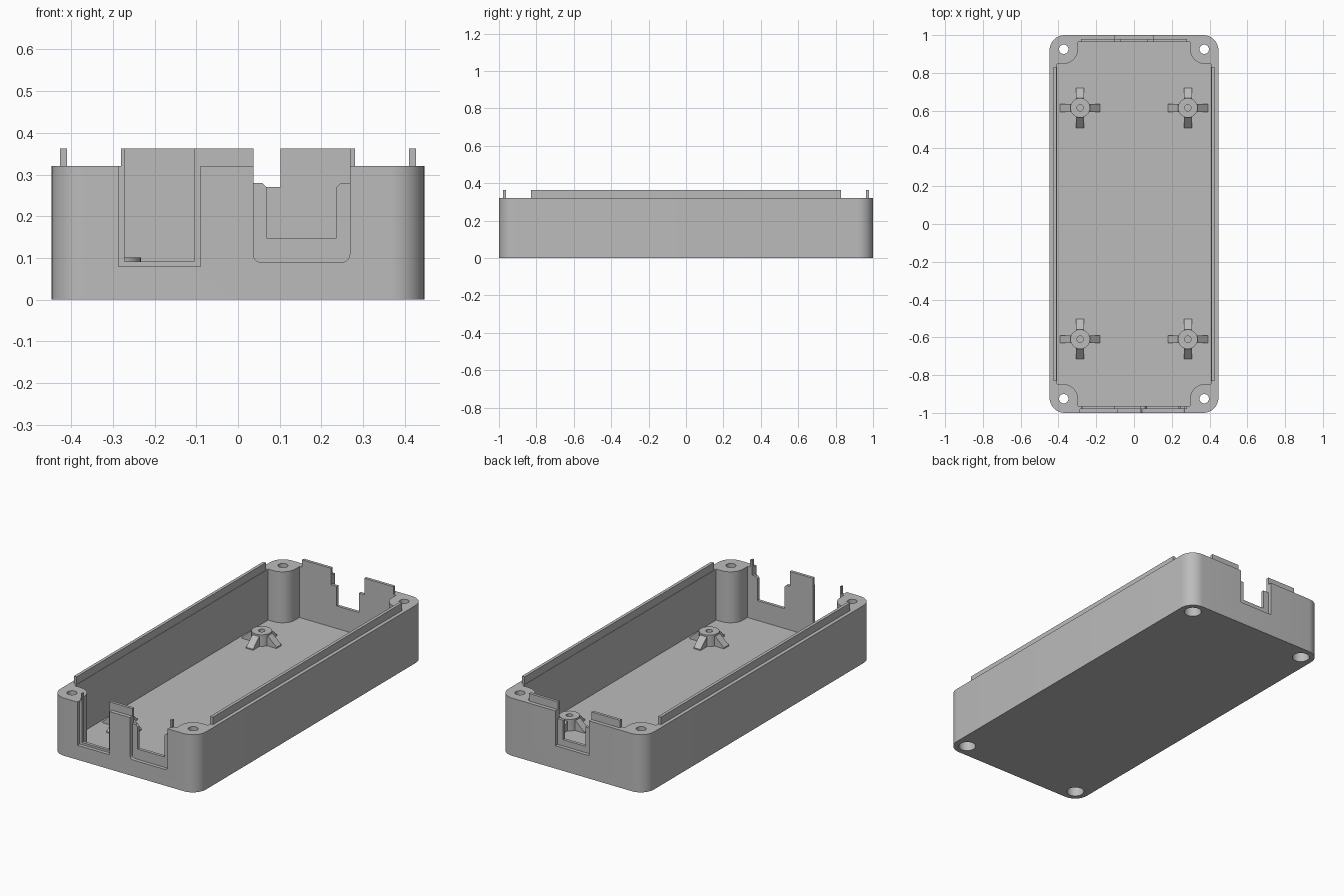
import bpy
import bmesh
from math import sin, cos, pi

if "Cube" in bpy.data.objects:
    bpy.data.objects.remove(bpy.data.objects["Cube"], do_unlink=True)

grey = bpy.data.materials.new("plain grey")
grey.use_nodes = True
colour = (0.5, 0.5, 0.5, 1)
grey.diffuse_color = colour
grey.node_tree.nodes["Principled BSDF"].inputs["Base Color"].default_value = colour


def prism(name, points, a, b, axis="z"):
    """Extrude a closed profile from a to b: XY along z, or XZ along y."""
    bm = bmesh.new()
    place = (lambda p, t: (p[0], p[1], t)) if axis == "z" else (lambda p, t: (p[0], t, p[1]))
    low = [bm.verts.new(place(p, a)) for p in points]
    high = [bm.verts.new(place(p, b)) for p in points]
    bm.faces.new(low)
    bm.faces.new(high)
    n = len(points)
    for i in range(n):
        bm.faces.new((low[i], low[(i + 1) % n], high[(i + 1) % n], high[i]))
    bmesh.ops.recalc_face_normals(bm, faces=bm.faces)
    mesh = bpy.data.meshes.new(name)
    bm.to_mesh(mesh)
    bm.free()
    mesh.materials.append(grey)
    ob = bpy.data.objects.new(name, mesh)
    bpy.context.collection.objects.link(ob)
    return ob


def rounded(x0, x1, y0, y1, r=0, steps=10):
    """Rectangle profile with rounded corners."""
    x0, x1 = sorted((x0, x1))
    y0, y1 = sorted((y0, y1))
    if not r:
        return [(x0, y0), (x1, y0), (x1, y1), (x0, y1)]
    centres = [(x1 - r, y1 - r), (x0 + r, y1 - r), (x0 + r, y0 + r), (x1 - r, y0 + r)]
    return [(cx + r * cos(a), cy + r * sin(a))
            for k, (cx, cy) in enumerate(centres)
            for a in [(k + i / steps) * pi / 2 for i in range(steps + 1)]]


def circle(cx, cy, r, n=32):
    return [(cx + r * cos(2 * pi * i / n), cy + r * sin(2 * pi * i / n)) for i in range(n)]


def cut(target, cutters):
    """Subtract each cutter from the target and apply."""
    for c in cutters:
        c.hide_render = True
        mod = target.modifiers.new("cut", "BOOLEAN")
        mod.operation = "DIFFERENCE"
        mod.solver = "EXACT"
        mod.object = c
        bpy.context.view_layer.update()
        done = bpy.data.meshes.new_from_object(
            target.evaluated_get(bpy.context.evaluated_depsgraph_get()))
        target.modifiers.clear()
        target.data = done


W, H, FLOOR = 0.447, 0.32, 0.037
IN_X, IN_Y = 0.408, 0.963
corners = [(sx, sy) for sx in (-1, 1) for sy in (-1, 1)]

# Cavity shape, leaving rounded screw bosses in the corners
cavity = prism("cavity_cutter", rounded(-IN_X, IN_X, -IN_Y, IN_Y), FLOOR, 0.6)
bosses = [prism("boss_shape", rounded(sx * 0.297, sx * 0.7, sy * 0.848, sy * 1.3, 0.077), -0.1, 0.7)
          for sx, sy in corners]
cut(cavity, bosses)

# Screw holes with wide counterbores underneath
holes = []
for sx, sy in corners:
    holes.append(prism("screw_cutter", circle(sx * 0.372, sy * 0.925, 0.025), -0.1, 0.6))
    holes.append(prism("head_cutter", circle(sx * 0.372, sy * 0.925, 0.045), -0.1, 0.15))

# Connector openings: a shallow outer recess and a through cut
front_left_open = [(0.07, 0.147), (0.235, 0.147), (0.235, 0.268), (0.247, 0.28), (0.268, 0.28),
                   (0.268, 0.5), (0.037, 0.5), (0.037, 0.28), (0.058, 0.28), (0.07, 0.268)]
back_open = [(-0.068, 0.162), (0.068, 0.162), (0.068, 0.27), (0.102, 0.27),
             (0.102, 0.5), (-0.104, 0.5), (-0.104, 0.27), (-0.068, 0.27)]
openings = [
    prism("front_right_recess", rounded(-0.287, -0.09, 0.08, 0.5), -1.1, -0.98, "y"),
    prism("front_right_opening", rounded(-0.272, -0.105, 0.092, 0.6), -1.2, -0.9, "y"),
    prism("front_left_recess", rounded(0.037, 0.268, 0.09, 0.55, 0.018, 5), -1.1, -0.98, "y"),
    prism("front_left_opening", front_left_open, -1.2, -0.9, "y"),
    prism("back_recess", rounded(-0.104, 0.102, 0.127, 0.55), 0.98, 1.1, "y"),
    prism("back_opening", back_open, 0.9, 1.2, "y"),
]

# Case body
body = prism("case_body", rounded(-W, W, -1, 1, 0.08), 0, H)
cut(body, [cavity] + holes + openings)

# Raised locating lips along the rim
lips = []
for s, side in ((-1, "right"), (1, "left")):
    lips.append(prism(side + "_lip", rounded(s * 0.41, s * 0.427, -0.83, 0.83), H, 0.362))
for s, side in ((-1, "front"), (1, "back")):
    lip = prism(side + "_lip", rounded(-0.28, 0.28, s * IN_Y, s * 0.979), H, 0.362)
    cut(lip, [c for c in openings if c.name.startswith(side) and "opening" in c.name])
    lips.append(lip)

# Board standoffs with four sloping fins each
standoffs = []
for sx in (-1, 1):
    for y in (-0.61, 0.615):
        x = sx * 0.285
        post = prism("standoff", circle(x, y, 0.052), FLOOR - 0.01, 0.101)
        pilot = prism("pilot_cutter", circle(x, y, 0.017, 20), FLOOR + 0.003, 0.2)
        cut(post, [pilot])
        holes.append(pilot)
        standoffs.append(post)
        for k in range(4):
            fin = prism("standoff_fin", [(0.035, FLOOR - 0.005), (0.106, FLOOR - 0.005),
                                         (0.106, FLOOR + 0.006), (0.052, 0.092), (0.035, 0.092)],
                        -0.021, 0.021, "y")
            fin.location = (x, y, 0)
            fin.rotation_euler.z = k * pi / 2

# Smooth the rounded surfaces, keep edges sharp
bpy.ops.object.select_all(action="DESELECT")
for ob in [body] + standoffs:
    ob.select_set(True)
bpy.context.view_layer.objects.active = body
bpy.ops.object.shade_smooth_by_angle(angle=pi / 6)

# Remove the cutting shapes
for ob in [cavity] + bosses + holes + openings:
    bpy.data.objects.remove(ob, do_unlink=True)
